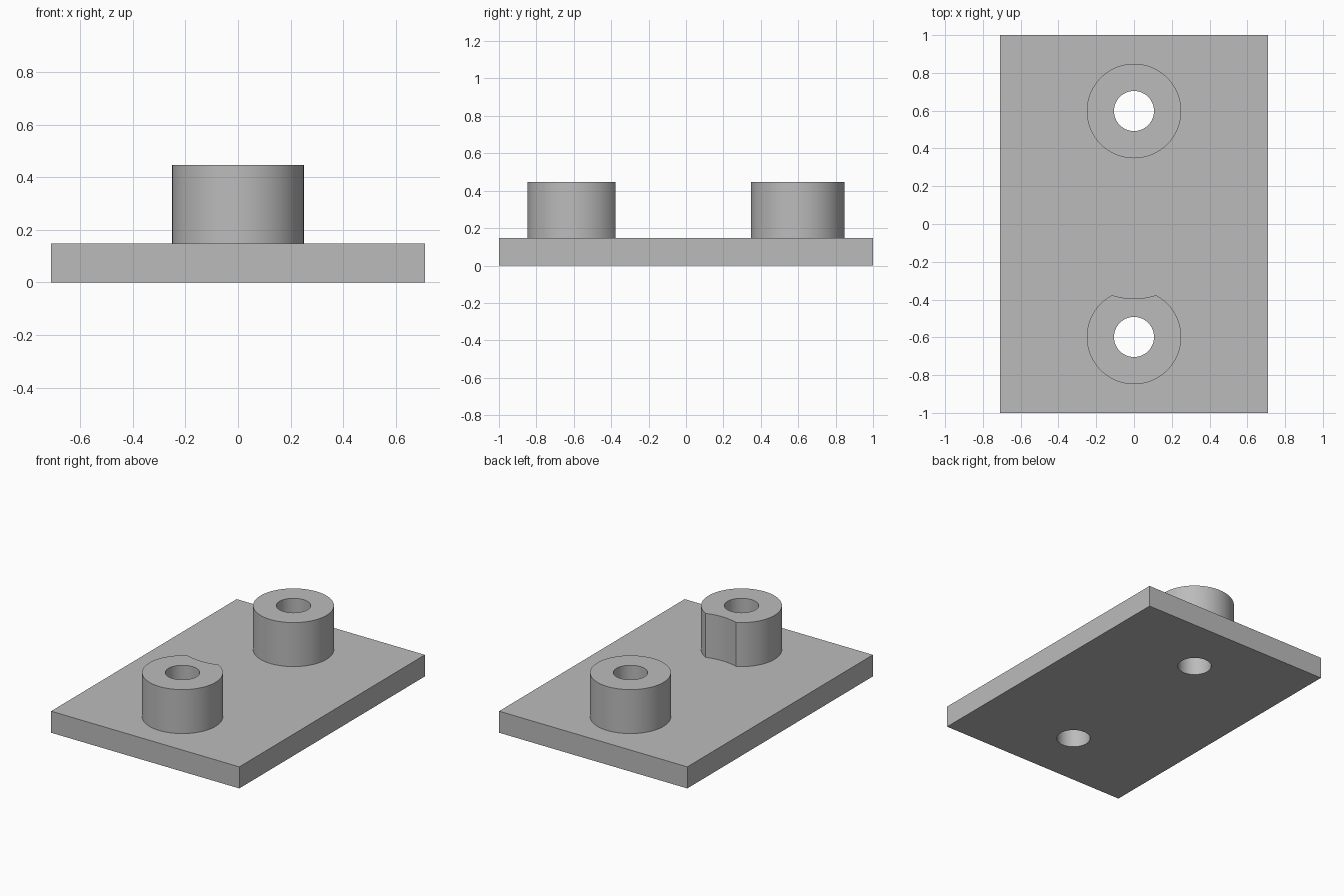
import bpy
import math

old = bpy.data.objects.get("Cube")
if old:
    bpy.data.objects.remove(old, do_unlink=True)

WIDTH, LENGTH, THICK = 1.42, 2.0, 0.147
BOSS_Y, BOSS_R, BOSS_TOP = 0.598, 0.25, 0.447
BORE_R = 0.106
NOTCH_Y, NOTCH_R = -0.025, 0.37

grey = bpy.data.materials.new("plain grey")
grey.use_nodes = True
colour = (0.5, 0.5, 0.5, 1)
grey.diffuse_color = colour
grey.node_tree.nodes["Principled BSDF"].inputs["Base Color"].default_value = colour


def cylinder(name, radius, y, z0, z1, sides=96):
    bpy.ops.mesh.primitive_cylinder_add(
        vertices=sides, radius=radius, depth=z1 - z0, location=(0, y, (z0 + z1) / 2))
    obj = bpy.context.object
    obj.name = name
    obj.data.materials.append(grey)
    return obj


def combine(target, tool, operation):
    """Apply a boolean to the target and discard the tool."""
    tool.hide_render = True
    mod = target.modifiers.new(operation.title(), "BOOLEAN")
    mod.operation, mod.object, mod.solver = operation, tool, "EXACT"
    bpy.ops.object.select_all(action="DESELECT")
    bpy.context.view_layer.objects.active = target
    target.select_set(True)
    bpy.ops.object.modifier_apply(modifier=mod.name)
    bpy.data.objects.remove(tool, do_unlink=True)


# Flat base plate
bpy.ops.mesh.primitive_cube_add(size=1, location=(0, 0, THICK / 2))
plate = bpy.context.object
plate.name = "mounting_plate"
plate.scale = (WIDTH, LENGTH, THICK)
bpy.ops.object.transform_apply(location=False, rotation=False, scale=True)
plate.data.materials.append(grey)

# Round bosses; the front one has a shallow curved relief facing the centre
for name, y in (("front_boss", -BOSS_Y), ("back_boss", BOSS_Y)):
    boss = cylinder(name, BOSS_R, y, THICK / 2, BOSS_TOP)
    if y < 0:
        combine(boss, cylinder("notch_cutter", NOTCH_R, NOTCH_Y, 0, 1, 128), "DIFFERENCE")
    combine(plate, boss, "UNION")

# Bores through bosses and plate
for y in (-BOSS_Y, BOSS_Y):
    combine(plate, cylinder("bore_cutter", BORE_R, y, -0.5, 1, 64), "DIFFERENCE")

bpy.ops.object.select_all(action="DESELECT")
bpy.context.view_layer.objects.active = plate
plate.select_set(True)
bpy.ops.object.shade_smooth_by_angle(angle=math.radians(25))
